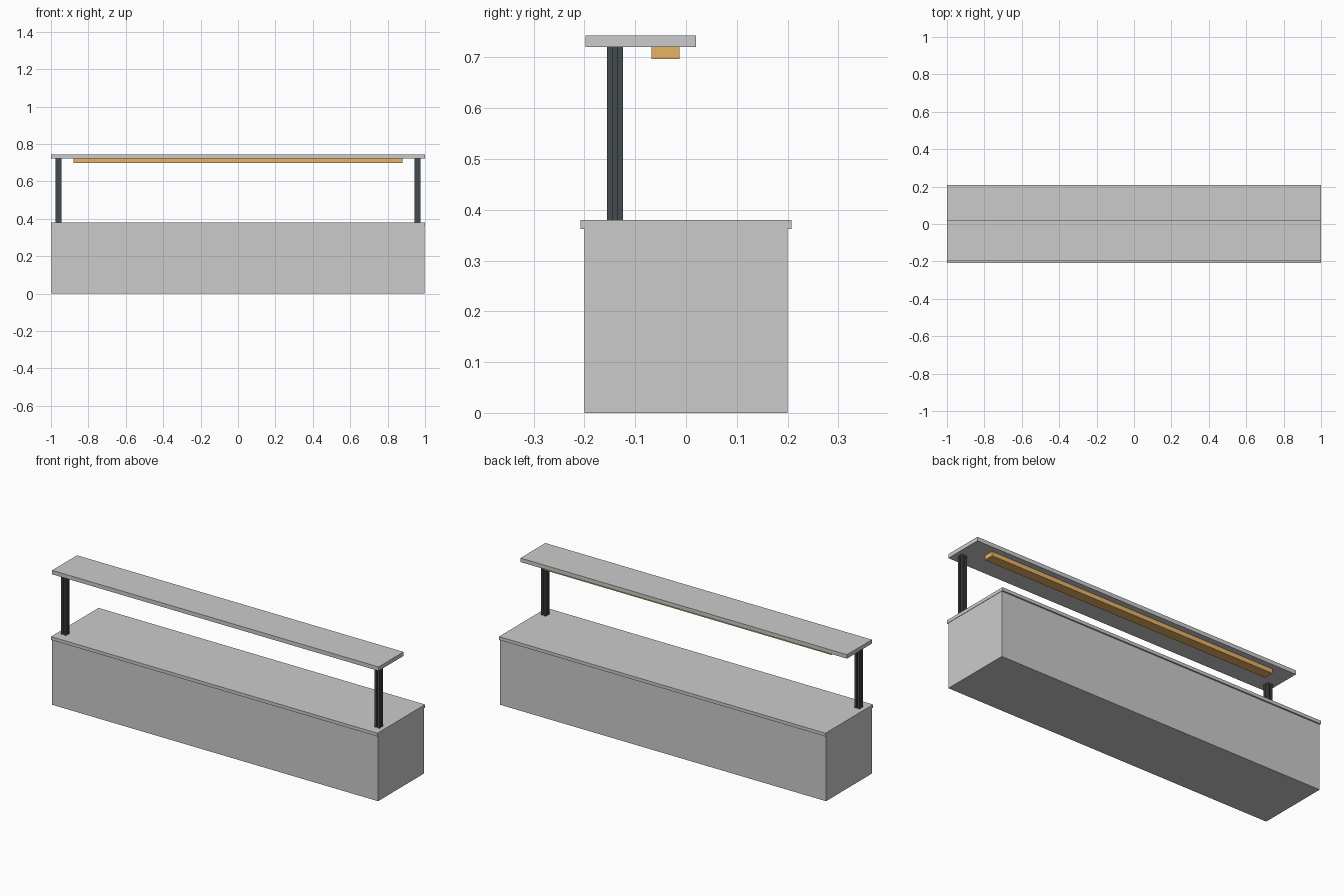
import bpy, bmesh

if "Cube" in bpy.data.objects:
    bpy.data.objects.remove(bpy.data.objects["Cube"])


def box(name, x, y, z):
    """Box from (min, max) pairs on each axis."""
    bm = bmesh.new()
    bmesh.ops.create_cube(bm, size=1)
    for v in bm.verts:
        v.co = [lo + (c + 0.5) * (hi - lo) for c, (lo, hi) in zip(v.co, (x, y, z))]
    return finish(name, bm)


def finish(name, bm):
    mesh = bpy.data.meshes.new(name)
    bm.to_mesh(mesh)
    bm.free()
    ob = bpy.data.objects.new(name, mesh)
    bpy.context.collection.objects.link(ob)
    return ob


def colour(ob, name, rgb):
    mat = bpy.data.materials.get(name) or bpy.data.materials.new(name)
    mat.diffuse_color = (*rgb, 1)
    mat.use_nodes = True
    mat.node_tree.nodes["Principled BSDF"].inputs["Base Color"].default_value = mat.diffuse_color
    ob.data.materials.append(mat)


def slotted_post(name, cx, cy, z0, z1, half=0.0155, slot=0.004, depth=0.006):
    """Square extrusion with a shallow groove along each face."""
    side = [(half, -half), (half, -slot), (half - depth, -slot),
            (half - depth, slot), (half, slot)]
    profile = []
    for _ in range(4):
        profile += side
        side = [(-y, x) for x, y in side]
    bm = bmesh.new()
    face = bm.faces.new([bm.verts.new((cx + x, cy + y, z0)) for x, y in profile])
    top = bmesh.ops.extrude_face_region(bm, geom=[face], use_keep_orig=True)["geom"]
    bmesh.ops.translate(bm, vec=(0, 0, z1 - z0),
                        verts=[g for g in top if isinstance(g, bmesh.types.BMVert)])
    bmesh.ops.recalc_face_normals(bm, faces=bm.faces[:])
    return finish(name, bm)


# Counter body and overhanging top
box("counter_body", (-0.998, 0.998), (-0.2, 0.2), (0, 0.362))
box("counter_top", (-1, 1), (-0.208, 0.208), (0.362, 0.38))

# Posts carrying the shelf
for side, s in (("left", -1), ("right", 1)):
    post = slotted_post(side + "_post", s * 0.96, -0.14, 0.38, 0.721)
    colour(post, "dark_metal", (0.06, 0.07, 0.08))

# Overhead shelf with heat lamp underneath
box("overhead_shelf", (-1, 1), (-0.198, 0.02), (0.721, 0.743))
lamp = box("heat_lamp", (-0.88, 0.88), (-0.068, -0.013), (0.697, 0.721))
colour(lamp, "warm_orange", (0.8, 0.45, 0.13))
